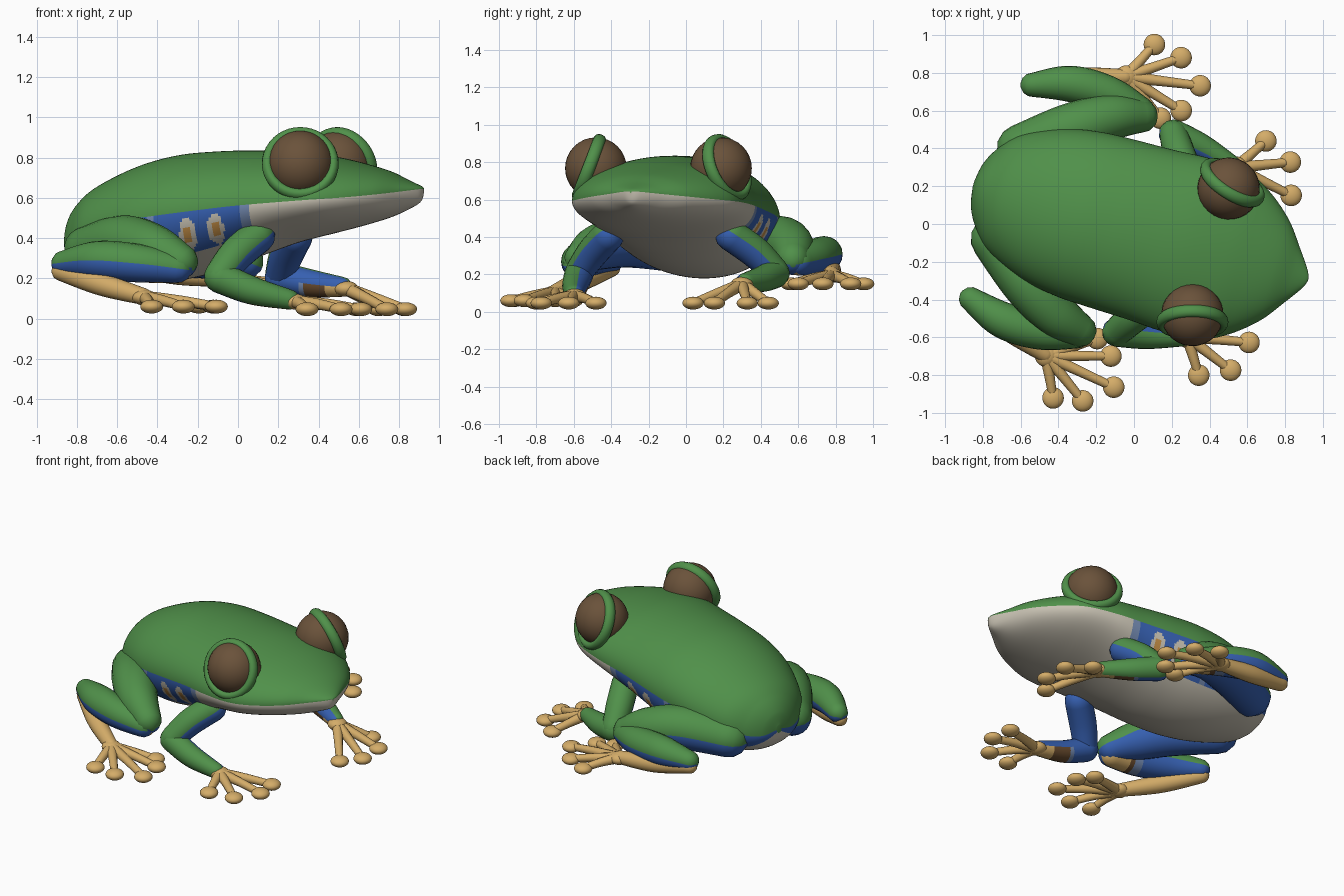
import bpy, bmesh, math
from mathutils import Vector, Matrix

if "Cube" in bpy.data.objects:
    bpy.data.objects.remove(bpy.data.objects["Cube"])

# Colours
COLOURS = [("green skin", (0.08, 0.28, 0.068)), ("blue skin", (0.037, 0.117, 0.44)),
           ("cream belly", (0.58, 0.54, 0.45)), ("tan toes", (0.66, 0.415, 0.14)),
           ("brown eye", (0.145, 0.085, 0.043)), ("pale blue", (0.17, 0.25, 0.43)),
           ("orange spot", (0.55, 0.27, 0.06)), ("dark brown", (0.14, 0.07, 0.027))]
GREEN, BLUE, CREAM, TAN, EYE, PALE, ORANGE, DARK = range(8)
MATS = []
for name, c in COLOURS:
    m = bpy.data.materials.new(name)
    m.diffuse_color = (*c, 1)
    m.use_nodes = True
    m.node_tree.nodes["Principled BSDF"].inputs["Base Color"].default_value = m.diffuse_color
    MATS.append(m)

# The frog is built facing +x, then turned as a whole
TURN = math.radians(-16)
SHIFT = Matrix.Rotation(TURN, 3, 'Z') @ Vector((0, -0.03, 0))


def finish(bm, name):
    bmesh.ops.recalc_face_normals(bm, faces=bm.faces[:])
    for f in bm.faces:
        f.smooth = True
    me = bpy.data.meshes.new(name)
    bm.to_mesh(me)
    bm.free()
    for m in MATS:
        me.materials.append(m)
    ob = bpy.data.objects.new(name, me)
    ob.rotation_euler.z = TURN
    ob.location = SHIFT
    bpy.context.collection.objects.link(ob)


def smooth_path(pts, n):
    """Catmull-Rom through rows of numbers."""
    out, last = [], len(pts) - 1
    for i in range(last):
        a, b, c, d = (pts[min(max(i + k, 0), last)] for k in (-1, 0, 1, 2))
        for s in range(n):
            t = s / n
            out.append([0.5 * (2 * q + (r - p) * t + (2 * p - 5 * q + 4 * r - e) * t * t
                               + (3 * q - p - 3 * r + e) * t ** 3)
                        for p, q, r, e in zip(a, b, c, d)])
    return out + [list(pts[-1])]


def skin(bm, rings, colour):
    """Bridge rings of points; colour(row, column) gives the material."""
    vs = [[bm.verts.new(p) for p in ring] for ring in rings]
    n = len(vs[0])
    for i in range(len(vs) - 1):
        for j in range(n):
            k = (j + 1) % n
            f = bm.faces.new((vs[i][j], vs[i][k], vs[i + 1][k], vs[i + 1][j]))
            f.material_index = colour(i, j)
    for i, row in ((0, 0), (-1, len(vs) - 2)):
        bm.faces.new(vs[i]).material_index = colour(row, n // 4)


def tube(bm, pts, side, colour, sides=20, n=7):
    """Round-ended limb through (x, y, z, radius); colour(direction, t)."""
    path = [(Vector((x, y * side, z)), r) for x, y, z, r in smooth_path(pts, n)]
    last = len(path) - 1
    rows = []
    for i, (p, r) in enumerate(path):
        d = (path[min(i + 1, last)][0] - path[max(i - 1, 0)][0]).normalized()
        caps = [(math.radians(a), -1) for a in (80, 52, 25)] if i == 0 else []
        caps += [(0, 0)]
        caps += [(math.radians(a), 1) for a in (25, 52, 80)] if i == last else []
        for a, s in caps:
            rows.append((p + d * r * s * math.sin(a), r * math.cos(a), d, i / last))
    rings, dirs = [], []
    for p, r, d, t in rows:
        x = d.cross(Vector((0, 0, 1))).normalized()
        up = x.cross(d)
        ds = [x * math.cos(math.tau * j / sides) + up * math.sin(math.tau * j / sides)
              for j in range(sides)]
        rings.append([p + r * q for q in ds])
        dirs.append(ds)

    def pick(i, j):
        q = (dirs[i][j] + dirs[i][(j + 1) % sides]).normalized()
        return colour(Vector((q.x, q.y * side, q.z)), rows[i][3])
    skin(bm, rings, pick)


def ball(bm, centre, r, scale, mat):
    mx = Matrix.Translation(centre) @ Matrix.Diagonal((*scale, 1))
    res = bmesh.ops.create_uvsphere(bm, u_segments=28, v_segments=16, radius=r, matrix=mx)
    for f in {f for v in res["verts"] for f in v.link_faces}:
        f.material_index = mat


# Body: rows of (position, half width, top, mouth line, bottom)
BODY = [(-.875, .02, .42, .39, .365), (-.855, .12, .50, .37, .31), (-.80, .22, .58, .385, .25),
        (-.70, .32, .66, .43, .205), (-.5, .41, .755, .48, .18), (-.3, .45, .81, .51, .19),
        (-.1, .46, .83, .535, .235), (.1, .465, .835, .558, .305), (.3, .475, .83, .575, .375),
        (.5, .46, .805, .59, .425), (.64, .395, .775, .60, .46), (.78, .28, .735, .615, .50),
        (.88, .15, .69, .63, .54), (.95, .05, .66, .642, .58), (.968, .004, .648, .645, .636)]
body_rows = smooth_path(BODY, 16)
SEG = 120
rings = []
for u, w, zt, zm, zb in body_rows:
    ring = []
    for j in range(SEG):
        a = math.tau * j / SEG
        s = math.sin(a)
        ring.append((u, w * math.cos(a), zm + s * ((zt - zm) if s > 0 else (zm - zb))))
    rings.append(ring)


def body_colour(i, j):
    a = math.tau * (j + .5) / SEG
    u, down = body_rows[i][0], -math.sin(a)
    if down < 0:
        return GREEN
    if u < .19 and down < .68:
        for c in (-.135, .01):
            d = math.hypot((u - c) / .042, (down - .38) / .27)
            if d < .52:
                return ORANGE
            if d < 1:
                return CREAM
        return PALE if u > .145 or -.35 < u < -.30 else BLUE
    return CREAM


bm = bmesh.new()
skin(bm, rings, body_colour)
finish(bm, "body")

# Tip and toe positions (forward, sideways)
FINGERS = [(.55, .645), (.705, .573), (.758, .405), (.70, .27)]
TOES = [(-.158, .973), (-.003, .945), (.135, .83), (.075, .676), (-.02, .607)]


def digits(bm, side, palm, tips, z):
    px, py, pz = palm
    ball(bm, (px, py * side, pz), .06, (1, 1, .65), TAN)
    for x, y in tips:
        mid = (px * .5 + x * .5, py * .5 + y * .5, pz * .45 + z * .55 + .008, .027)
        tube(bm, [(px, py, pz, .034), mid, (x, y, z, .023)], side, lambda q, t: TAN, 12, 3)
        ball(bm, (x, y * side, z), .057, (1, 1, .6), TAN)


def top_green(q, t):
    return GREEN if q.z > -.1 else BLUE


def shin_colour(q, t):
    # Tan patch with dark and pale edges under the knee
    if t < .3 and q.z < -.2 and q.y < .2:
        return TAN if t < .16 else DARK if t < .23 else PALE
    return top_green(q, t)


def upper_arm_colour(q, t):
    return GREEN if q.y + .6 * q.z - .7 * q.x > 0 else BLUE


def forearm_colour(q, t):
    if q.y + .4 * q.z > .08:
        return GREEN
    if q.z < .1 and t > .42:
        return PALE if t < .48 else DARK if t < .72 else TAN
    return BLUE


for side, word in ((1, "left"), (-1, "right")):
    lift = .09 if side > 0 else 0
    # Eye ball and eyelid ring
    bm = bmesh.new()
    centre = Vector((.43, .348 * side, .768))
    ball(bm, centre, .165, (1, 1, 1), EYE)
    finish(bm, word + " eye")
    bm = bmesh.new()
    axis = Vector((.257, .894 * side, .36)).normalized()
    turn = axis.to_track_quat('Z', 'Y')
    hub = centre + axis * .04 + Vector((0, 0, -.012))
    vs = []
    for i in range(40):
        a = math.tau * i / 40
        rad = Vector((math.cos(a), math.sin(a), 0))
        vs.append([bm.verts.new(hub + turn @ (rad * (.164 + .027 * math.cos(math.tau * j / 12))
                   + Vector((0, 0, .034 * math.sin(math.tau * j / 12))))) for j in range(12)])
    for i in range(40):
        for j in range(12):
            k, l = (i + 1) % 40, (j + 1) % 12
            bm.faces.new((vs[i][j], vs[k][j], vs[k][l], vs[i][l]))
    finish(bm, word + " eyelid")
    # Front leg
    bm = bmesh.new()
    tube(bm, [(.21, .34, .41, .085), (.13, .45, .32, .085), (.07, .545, .215, .075)],
         side, upper_arm_colour)
    tube(bm, [(.07, .545, .205, .078), (.23, .52, .14 + lift * .4, .07),
              (.41, .475, .095 + lift * .7, .05)], side, forearm_colour)
    finish(bm, word + " front leg")
    bm = bmesh.new()
    digits(bm, side, (.435, .465, .085 + lift * .7), FINGERS, .047)
    finish(bm, word + " hand")
    # Hind leg: thigh and folded shin
    bm = bmesh.new()
    tube(bm, [(-.69, .25, .34, .125), (-.46, .42, .375, .138), (-.27, .54, .345, .122),
              (-.12, .59, .285, .088)], side, top_green)
    finish(bm, word + " thigh")
    bm = bmesh.new()
    tube(bm, [(-.13, .615, .25 + lift * .2, .075), (-.32, .655, .275 + lift * .2, .095),
              (-.53, .65, .29 + lift * .2, .096), (-.72, .59, .275 + lift * .2, .064)],
         side, shin_colour)
    finish(bm, word + " shin")
    # Hind foot
    bm = bmesh.new()
    tube(bm, [(-.735, .595, .235 + lift * .3, .047), (-.5, .69, .17 + lift * .6, .056),
              (-.26, .765, .11 + lift, .042)], side, lambda q, t: TAN)
    digits(bm, side, (-.255, .768, .105 + lift), TOES, .06 + lift)
    finish(bm, word + " hind foot")
